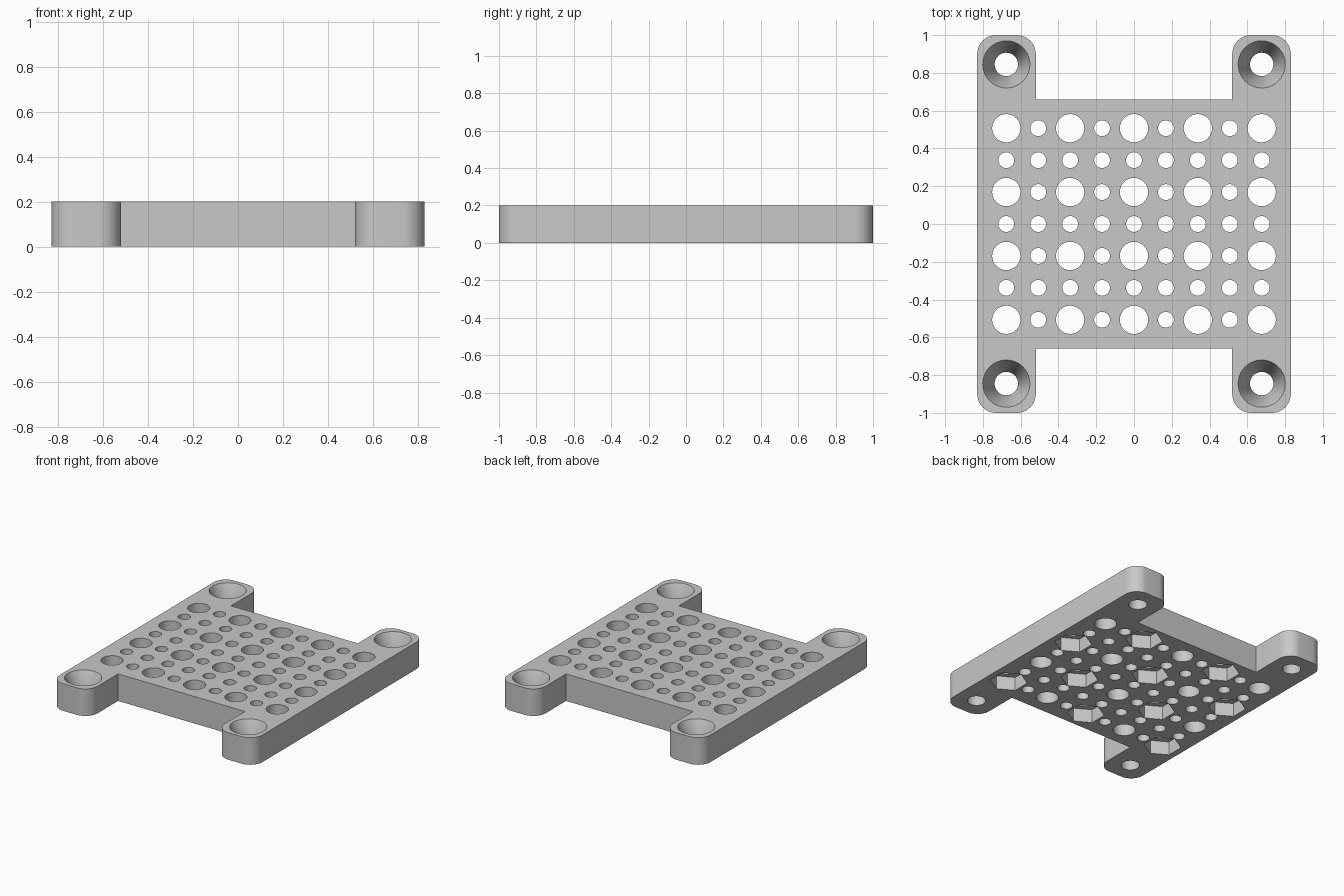
import bpy, bmesh, math
from mathutils import Matrix

old = bpy.data.objects.get("Cube")
if old:
    bpy.data.objects.remove(old, do_unlink=True)

THICK = 0.2      # plate thickness
PITCH = 0.169    # hole spacing
SCREW_X, SCREW_Y = 0.676, 0.845

grey = bpy.data.materials.new("light_grey")
grey.use_nodes = True
grey.diffuse_color = (0.58, 0.58, 0.58, 1)
grey.node_tree.nodes["Principled BSDF"].inputs["Base Color"].default_value = (0.58, 0.58, 0.58, 1)


def finish(bm, name):
    bmesh.ops.recalc_face_normals(bm, faces=bm.faces)
    mesh = bpy.data.meshes.new(name)
    bm.to_mesh(mesh)
    bm.free()
    mesh.materials.append(grey)
    obj = bpy.data.objects.new(name, mesh)
    bpy.context.collection.objects.link(obj)
    return obj


def add_prism(bm, x, y, z0, z1, r0, r1, sides, turn=0.0):
    place = Matrix.Translation((x, y, (z0 + z1) / 2)) @ Matrix.Rotation(turn, 4, 'Z')
    bmesh.ops.create_cone(bm, cap_ends=True, segments=sides, radius1=r0, radius2=r1,
                          depth=z1 - z0, matrix=place)


# Plate outline: a wide body with four rounded mounting tabs
def tab_arc(cx, cy, start):
    steps = 10
    return [(cx + 0.1 * math.cos(start + i * math.pi / 2 / steps),
             cy + 0.1 * math.sin(start + i * math.pi / 2 / steps)) for i in range(steps + 1)]


quarter = tab_arc(0.73, 0.9, 0) + tab_arc(0.62, 0.9, math.pi / 2) + [(0.52, 0.66)]
half = quarter + [(-x, y) for x, y in reversed(quarter)]
outline = half + [(x, -y) for x, y in reversed(half)]

bm = bmesh.new()
base = bm.faces.new([bm.verts.new((x, y, 0)) for x, y in outline])
grown = bmesh.ops.extrude_face_region(bm, geom=[base])
top = [v for v in grown["geom"] if isinstance(v, bmesh.types.BMVert)]
bmesh.ops.translate(bm, verts=top, vec=(0, 0, THICK))
plate = finish(bm, "mounting_plate")

# Through holes: large and small ones alternate, plus four screw holes
holes = bmesh.new()
for i in range(-4, 5):
    for j in range(-3, 4):
        large = i % 2 == 0 and j % 2 == 1
        r = 0.075 if large else 0.042
        add_prism(holes, i * PITCH, j * PITCH, -0.1, 0.3, r, r, 32)

# Countersinks at the four tabs
sinks = bmesh.new()
for sx in (-1, 1):
    for sy in (-1, 1):
        x, y = sx * SCREW_X, sy * SCREW_Y
        add_prism(holes, x, y, -0.1, 0.3, 0.062, 0.062, 40)
        # Cone continues slightly above the surface at the same slope
        add_prism(sinks, x, y, 0.06, 0.22, 0.062, 0.134, 40)

# Hexagonal nut pockets underneath, at every second large hole
pockets = bmesh.new()
for i in range(5):
    for j in range(4):
        if (i + j) % 2 == 0:
            add_prism(pockets, (i - 2) * 2 * PITCH, (2 * j - 3) * PITCH,
                      -0.1, 0.1, 0.126, 0.126, 6, 0.0)

# Rotate-independent check: pocket corners point front and back
for v in pockets.verts:
    v.tag = False

for name, cutter_bm in (("hole_cutter", holes), ("countersink_cutter", sinks),
                        ("pocket_cutter", pockets)):
    cutter = finish(cutter_bm, name)
    cutter.hide_render = True
    mod = plate.modifiers.new(name, 'BOOLEAN')
    mod.operation = 'DIFFERENCE'
    mod.solver = 'EXACT'
    mod.object = cutter
    bpy.context.view_layer.objects.active = plate
    bpy.ops.object.modifier_apply(modifier=mod.name)
    bpy.data.objects.remove(cutter, do_unlink=True)

# Smooth the round walls while keeping the rims crisp
bpy.ops.object.select_all(action='DESELECT')
plate.select_set(True)
bpy.context.view_layer.objects.active = plate
bpy.ops.object.shade_smooth_by_angle(angle=math.radians(30))
